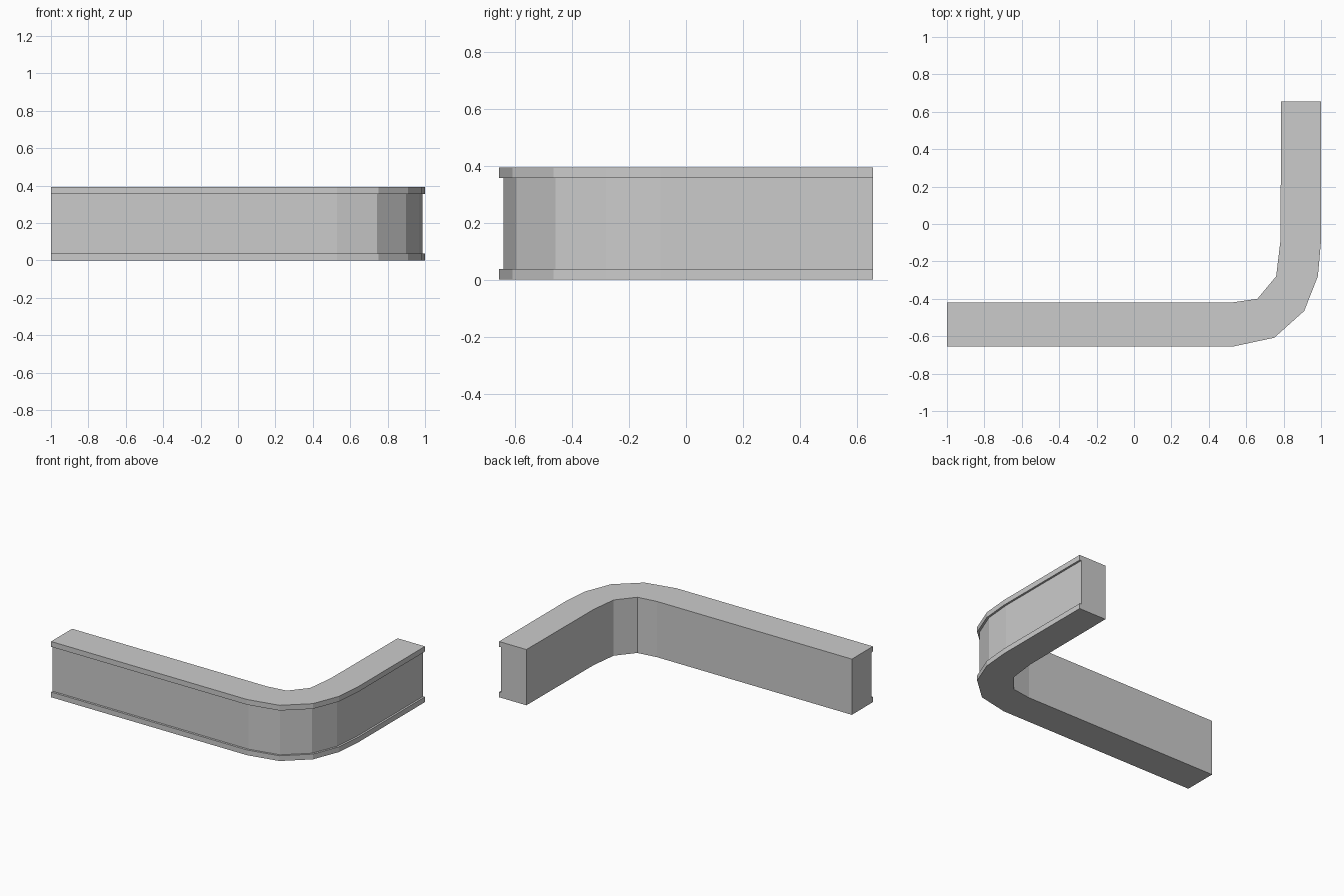
import bpy
import bmesh
from mathutils import Vector

cube = bpy.data.objects.get("Cube")
if cube:
    bpy.data.objects.remove(cube, do_unlink=True)

grey = bpy.data.materials.new("plain grey")
grey.use_nodes = True
colour = (0.6, 0.6, 0.6, 1)
grey.diffuse_color = colour
grey.node_tree.nodes["Principled BSDF"].inputs["Base Color"].default_value = colour

# Matching stations along the outer and inner edges of the bend
outer = [(-1, -.655), (.53, -.655), (.75, -.608), (.91, -.465),
         (.983, -.28), (1, -.09), (1, .655)]
inner = [(-1, -.42), (.52, -.42), (.66, -.40), (.71, -.34),
         (.76, -.28), (.783, -.09), (.787, .655)]

# Cross-section: depth from the outer edge (0) to the inner edge (1), height
TOP, LIP, RECESS = .393, .037, .065
section = [(0, 0), (0, LIP), (RECESS, LIP), (RECESS, TOP - LIP),
           (0, TOP - LIP), (0, TOP), (1, TOP), (1, 0)]

# Sweep the section along the bend and cap both ends
bm = bmesh.new()
rings = []
for a, b in zip(outer, inner):
    ring = []
    for depth, z in section:
        p = Vector(a).lerp(Vector(b), depth)
        ring.append(bm.verts.new((p.x, p.y, z)))
    rings.append(ring)
count = len(section)
for r, s in zip(rings, rings[1:]):
    for i in range(count):
        j = (i + 1) % count
        bm.faces.new((r[i], s[i], s[j], r[j]))
bm.faces.new(rings[0])
bm.faces.new(rings[-1][::-1])
bmesh.ops.recalc_face_normals(bm, faces=bm.faces)

mesh = bpy.data.meshes.new("curved_channel_wall")
bm.to_mesh(mesh)
bm.free()
mesh.materials.append(grey)
wall = bpy.data.objects.new("curved_channel_wall", mesh)
bpy.context.collection.objects.link(wall)
